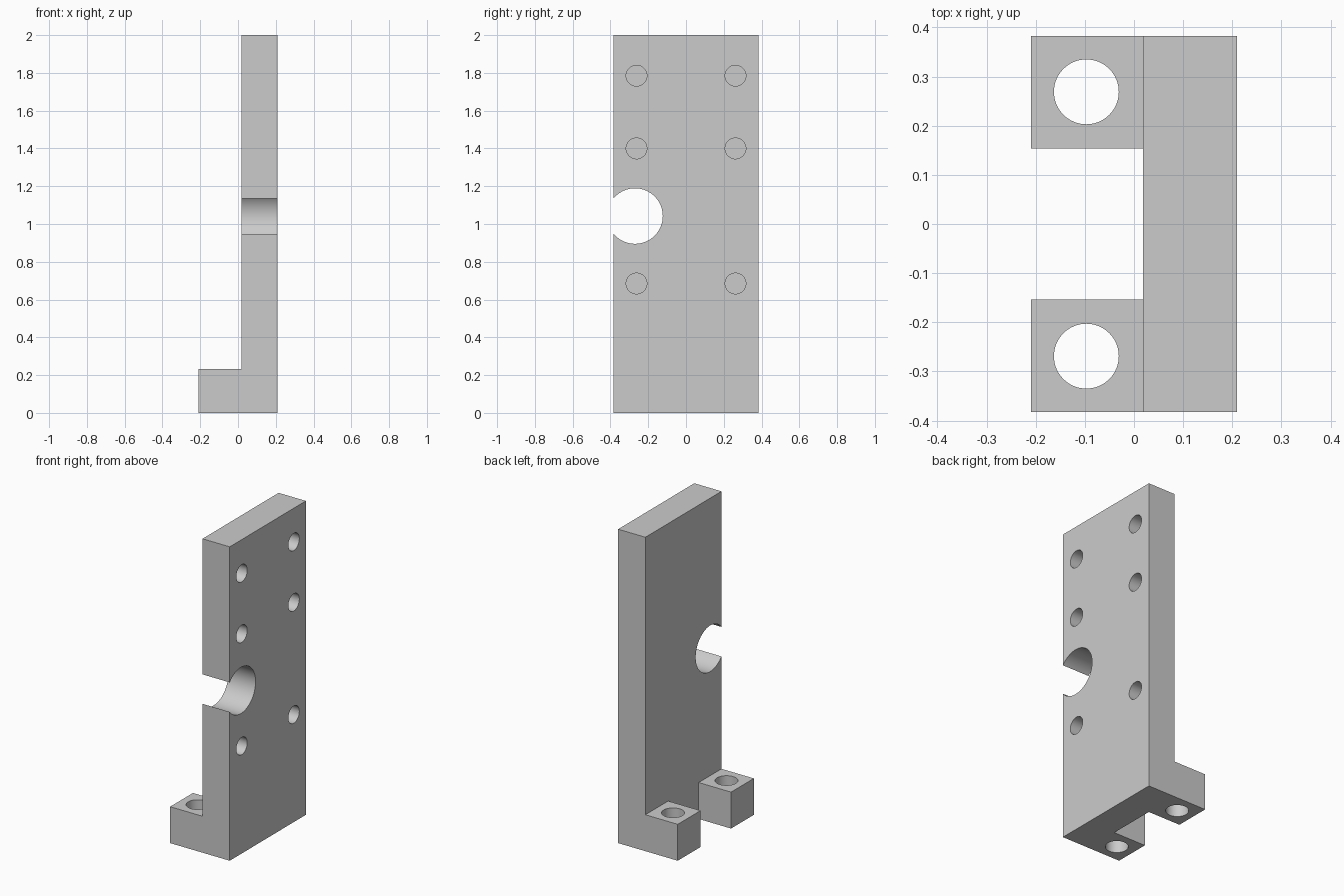
import bpy, bmesh, math
from mathutils import Vector

cube = bpy.data.objects.get("Cube")
if cube:
    bpy.data.objects.remove(cube, do_unlink=True)

# Overall sizes
BACK, FRONT, TOE = 0.21, 0.018, -0.21      # x of plate faces and of foot ends
HALF, INNER = 0.383, 0.154                 # half width and inner foot edge in y
FOOT_TOP, TOP = 0.232, 2.0

# Material
grey = bpy.data.materials.new("light grey")
grey.use_nodes = True
colour = (0.6, 0.6, 0.6, 1)
grey.diffuse_color = colour
grey.node_tree.nodes["Principled BSDF"].inputs["Base Color"].default_value = colour


def raise_faces(bm, faces, height):
    """Extrude faces straight up."""
    new = bmesh.ops.extrude_face_region(bm, geom=faces)["geom"]
    bmesh.ops.translate(bm, vec=(0, 0, height),
                        verts=[g for g in new if isinstance(g, bmesh.types.BMVert)])


# Bracket: a C-shaped footprint whose rear strip rises into the upright plate
bm = bmesh.new()
outer = [bm.verts.new((BACK, s * HALF, 0)) for s in (-1, 1)]
inner = [bm.verts.new((FRONT, y, 0)) for y in (HALF, INNER, -INNER, -HALF)]
toes = [bm.verts.new((TOE, y, 0)) for y in (HALF, INNER, -INNER, -HALF)]
bm.faces.new(outer + inner)
for i in (0, 2):
    bm.faces.new((inner[i + 1], inner[i], toes[i], toes[i + 1]))
raise_faces(bm, bm.faces[:], FOOT_TOP)
bm.normal_update()
strip = [f for f in bm.faces if len(f.verts) == 6
         and f.calc_center_median().z > FOOT_TOP - 0.01]
raise_faces(bm, strip, TOP - FOOT_TOP)
bmesh.ops.dissolve_limit(bm, angle_limit=0.01, verts=bm.verts[:], edges=bm.edges[:])
bmesh.ops.recalc_face_normals(bm, faces=bm.faces[:])
mesh = bpy.data.meshes.new("mounting_bracket")
bm.to_mesh(mesh)
bm.free()
mesh.materials.append(grey)
bracket = bpy.data.objects.new("mounting_bracket", mesh)
bpy.context.collection.objects.link(bracket)

cutters = []


def drill(name, centre, radius, depth, axis):
    """Cut a round hole along the given axis."""
    bpy.ops.mesh.primitive_cylinder_add(
        vertices=64, radius=radius, depth=depth, location=centre,
        rotation=Vector(axis).to_track_quat("Z", "Y").to_euler())
    cutter = bpy.context.object
    cutter.name = name
    cutter.hide_render = True
    cutter.data.materials.append(grey)
    cutters.append(cutter)
    mod = bracket.modifiers.new(name, "BOOLEAN")
    mod.operation, mod.solver, mod.object = "DIFFERENCE", "EXACT", cutter


# Round notch through the front edge of the plate
drill("edge_notch", (0.114, -0.27, 1.042), 0.147, 0.6, (1, 0, 0))
for side in (-1, 1):
    # Vertical bolt hole through each foot
    drill("foot_hole", (-0.097, side * 0.269, 0.1), 0.066, 0.6, (0, 0, 1))
    # Blind holes in the outer face of the plate
    for z in (0.685, 1.4, 1.785):
        drill("blind_hole", (BACK, side * 0.262, z), 0.055, 0.28, (1, 0, 0))

# Apply the cuts and tidy up
bpy.ops.object.select_all(action="DESELECT")
bracket.select_set(True)
bpy.context.view_layer.objects.active = bracket
for mod in list(bracket.modifiers):
    bpy.ops.object.modifier_apply(modifier=mod.name)
for cutter in cutters:
    bpy.data.objects.remove(cutter, do_unlink=True)
bpy.ops.object.shade_smooth_by_angle(angle=math.radians(30))
